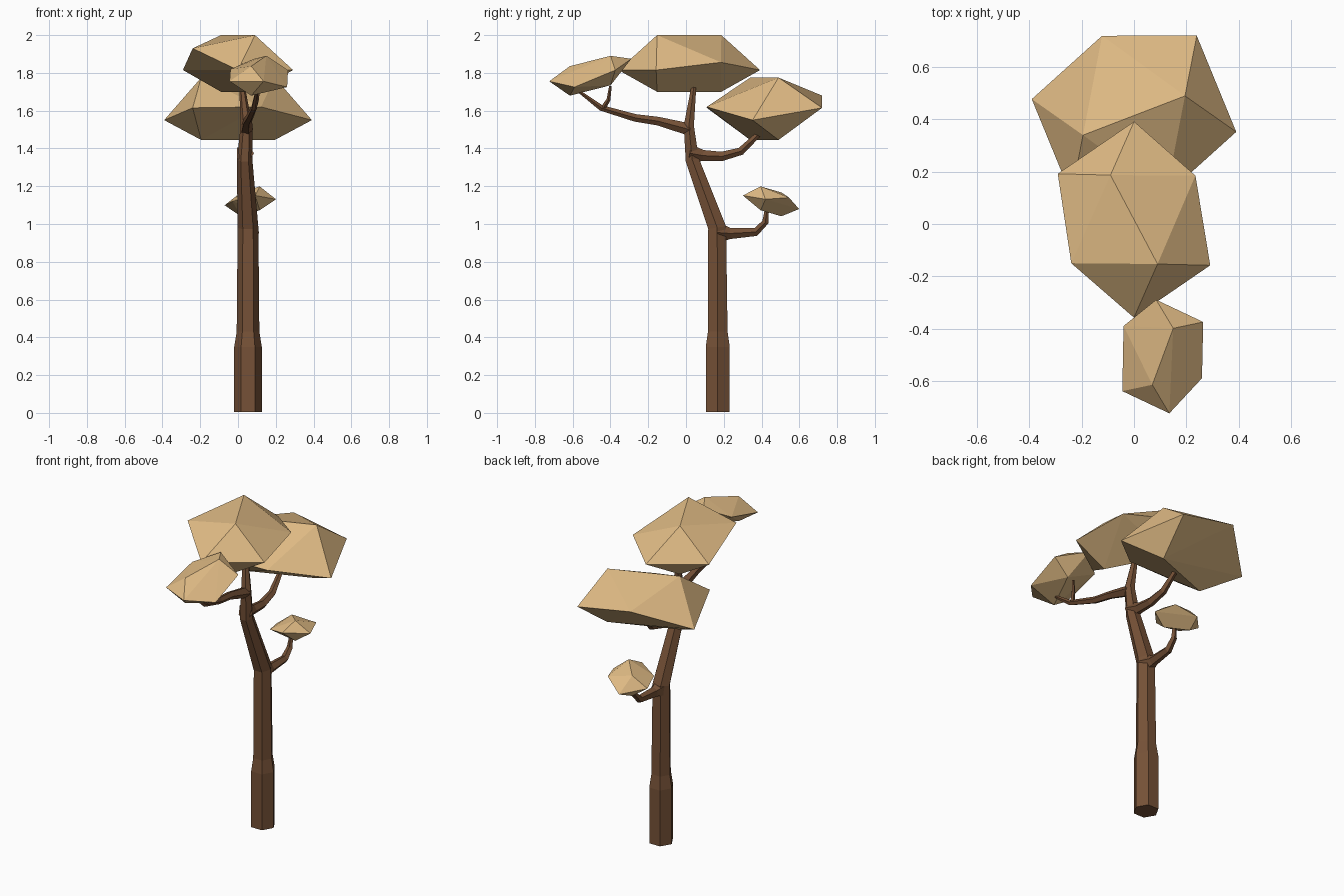
import bpy, bmesh
from math import cos, sin, pi, sqrt
from mathutils import Vector

PHI = (1 + sqrt(5)) / 2


def material(name, rgb):
    m = bpy.data.materials.new(name)
    m.diffuse_color = (*rgb, 1)
    return m


BARK = material("bark", (0.18, 0.083, 0.038))
LEAF = material("leaves", (0.75, 0.5, 0.235))


def finish(name, bm, mat):
    bmesh.ops.recalc_face_normals(bm, faces=bm.faces)
    mesh = bpy.data.meshes.new(name)
    bm.to_mesh(mesh)
    bm.free()
    mesh.materials.append(mat)
    bpy.context.collection.objects.link(bpy.data.objects.new(name, mesh))


def limb(name, path, sides):
    """Tapered tube along (x, y, z, radius) points."""
    bm = bmesh.new()
    pts = [Vector(p[:3]) for p in path]
    rings = []
    for i, p in enumerate(pts):
        t = (pts[min(i + 1, len(pts) - 1)] - pts[max(i - 1, 0)]).normalized()
        a = (Vector((1, 0, 0)) - t * t.x).normalized()
        b = t.cross(a)
        r = path[i][3]
        rings.append([bm.verts.new(p + r * (a * cos(k * 2 * pi / sides) + b * sin(k * 2 * pi / sides)))
                      for k in range(sides)])
    for r0, r1 in zip(rings, rings[1:]):
        for k in range(sides):
            n = (k + 1) % sides
            bm.faces.new((r0[k], r0[n], r1[n], r1[k]))
    bm.faces.new(rings[0])
    bm.faces.new(rings[-1])
    finish(name, bm, BARK)


def leaf_clump(name, centre, u, v, top, bottom, tips, lift=0):
    """Skewed icosahedron lying on an edge; each pair of side corners is merged into one tip."""
    bm = bmesh.new()
    c, u, v = Vector(centre), Vector(u), Vector(v)
    for s in (-1, 1):
        for q in (-1, 1):
            # rim corner, then end of the top or bottom edge
            bm.verts.new(c + u * s + v * q * PHI + Vector((0, 0, lift if s == q else 0)))
            bm.verts.new(c + v * s + Vector((0, 0, top if q > 0 else -bottom)))
    for t in tips:
        bm.verts.new(t)
    bmesh.ops.convex_hull(bm, input=bm.verts)
    finish(name, bm, LEAF)


# Trunk
limb("trunk", [(0.053, 0.168, 0.005, 0.073), (0.053, 0.168, 0.35, 0.073), (0.053, 0.168, 0.43, 0.06),
               (0.053, 0.165, 0.98, 0.055), (0.035, 0.033, 1.34, 0.041),
               (0.045, 0.015, 1.52, 0.031), (0.02, 0.043, 1.74, 0.014)], 6)

# Branches
limb("low_branch", [(0.053, 0.165, 0.955, 0.06), (0.055, 0.235, 0.95, 0.031), (0.06, 0.37, 0.958, 0.023),
                    (0.062, 0.42, 1.01, 0.018), (0.065, 0.43, 1.09, 0.01)], 5)
limb("back_branch", [(0.035, 0.02, 1.375, 0.05), (0.035, 0.09, 1.362, 0.031), (0.035, 0.19, 1.358, 0.026),
                     (0.03, 0.29, 1.385, 0.022), (0.02, 0.4, 1.49, 0.014)], 5)
limb("front_branch", [(0.045, 0.02, 1.5, 0.034), (0.05, -0.15, 1.545, 0.024), (0.06, -0.27, 1.562, 0.021),
                      (0.085, -0.45, 1.615, 0.016), (0.1, -0.57, 1.705, 0.008)], 5)
limb("front_twig", [(0.083, -0.44, 1.61, 0.015), (0.1, -0.41, 1.66, 0.011), (0.11, -0.4, 1.73, 0.007)], 5)

# Leaf clumps
leaf_clump("top_leaves", (0, 0.017, 1.815), (0.146, 0.1, 0), (-0.09, 0.17, 0), 0.185, 0.115,
           [(0.235, 0.185, 1.856), (-0.24, -0.15, 1.93)])
leaf_clump("back_leaves", (0, 0.415, 1.55), (-0.0755, 0.184, 0), (0.195, 0.075, 0), 0.225, 0.105,
           [(-0.122, 0.72, 1.68), (0.122, 0.11, 1.62)], 0.065)
leaf_clump("front_leaves", (0.11, -0.507, 1.785), (-0.09, 0.0425, 0.015), (0.04, 0.108, 0.0275), 0.078, 0.078,
           [(-0.04, -0.39, 1.82), (0.26, -0.59, 1.725)], 0.03)
leaf_clump("low_leaves", (0.065, 0.45, 1.115), (0.055, 0.06, -0.01), (0.05, -0.055, 0.016), 0.068, 0.058,
           [(0.154, 0.545, 1.14), (-0.03, 0.355, 1.12)])
